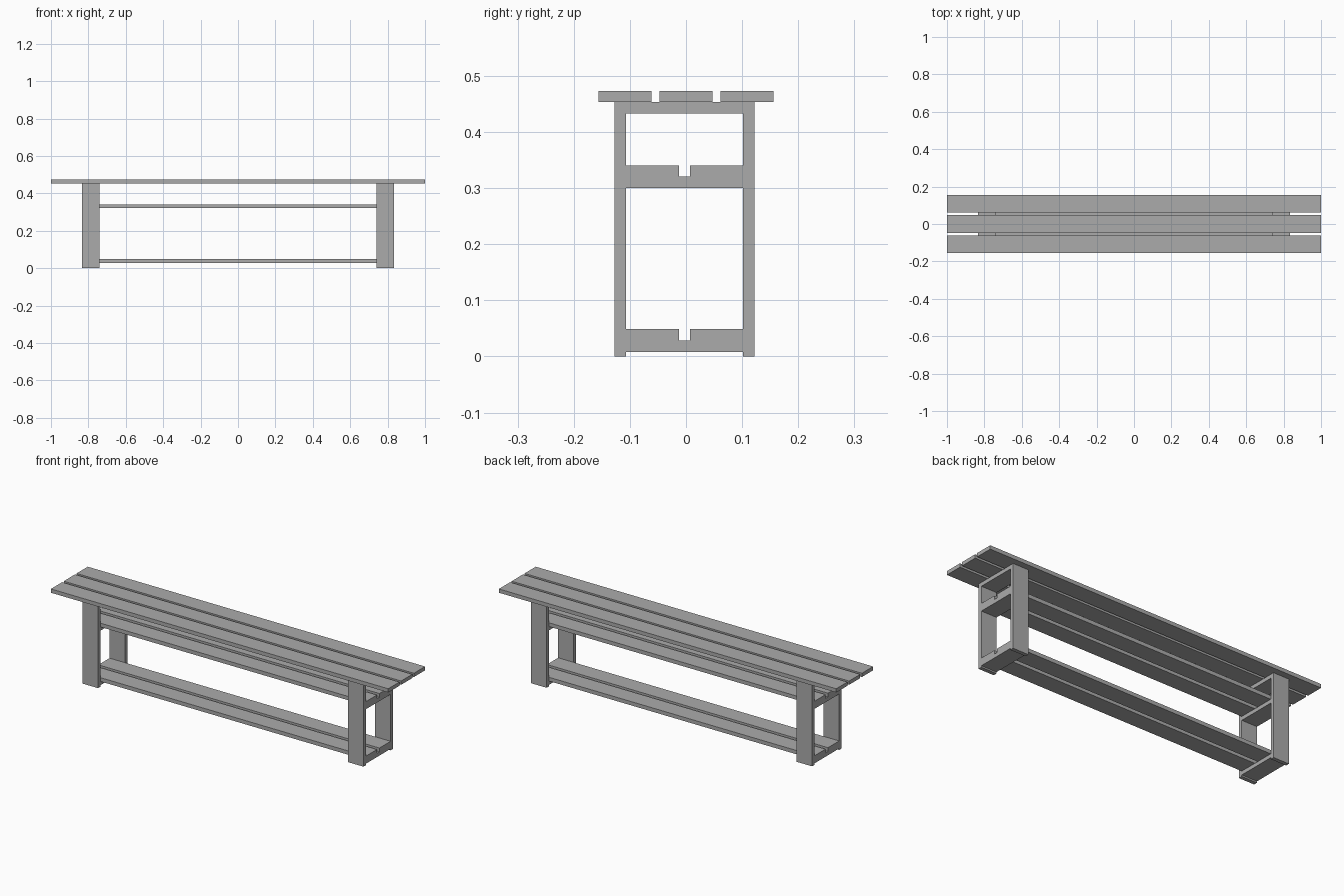
import bpy
import bmesh
from mathutils import Matrix, Vector

cube = bpy.data.objects.get("Cube")
if cube:
    bpy.data.objects.remove(cube, do_unlink=True)

grey = bpy.data.materials.new("plain grey")
grey.use_nodes = True
colour = (0.41, 0.41, 0.41, 1)
grey.diffuse_color = colour
grey.node_tree.nodes["Principled BSDF"].inputs["Base Color"].default_value = colour


def board(name, x, y, z):
    """Add a flat-shaded box spanning the given (low, high) ranges."""
    spans = (x, y, z)
    centre = Vector([(low + high) / 2 for low, high in spans])
    size = Vector([high - low for low, high in spans])
    bm = bmesh.new()
    bmesh.ops.create_cube(bm, size=1, matrix=Matrix.LocRotScale(None, None, size))
    mesh = bpy.data.meshes.new(name)
    bm.to_mesh(mesh)
    bm.free()
    mesh.materials.append(grey)
    obj = bpy.data.objects.new(name, mesh)
    obj.location = centre
    bpy.context.collection.objects.link(obj)


THICK = 0.0203      # board thickness
WIDE = 0.0945       # plank width
SEAT_Z = 0.453      # underside of the seat
INNER, OUTER = 0.741, 0.833     # end frame extent along x
FRONT, BACK = -0.107, 0.102     # inner faces of the legs

# Seat planks
for label, y in (("front", -0.156), ("middle", -0.047), ("back", 0.0615)):
    board(f"seat_plank_{label}", (-1, 1), (y, y + WIDE), (SEAT_Z, SEAT_Z + THICK))

# End frames: two legs joined by three cross rails
rails = {"bottom": 0.008, "middle": 0.30, "top": SEAT_Z - THICK}
for side, x in (("right", (-OUTER, -INNER)), ("left", (INNER, OUTER))):
    board(f"front_leg_{side}", x, (FRONT - THICK, FRONT), (0, SEAT_Z))
    board(f"back_leg_{side}", x, (BACK, BACK + THICK), (0, SEAT_Z))
    for level, z in rails.items():
        board(f"{level}_rail_{side}", x, (FRONT, BACK), (z, z + THICK))

# Shelf planks resting on the lower two rails
for level in ("bottom", "middle"):
    z = rails[level] + THICK
    for label, y in (("front", FRONT), ("back", BACK - WIDE)):
        board(f"{level}_shelf_plank_{label}", (-OUTER, OUTER), (y, y + WIDE), (z, z + THICK))
